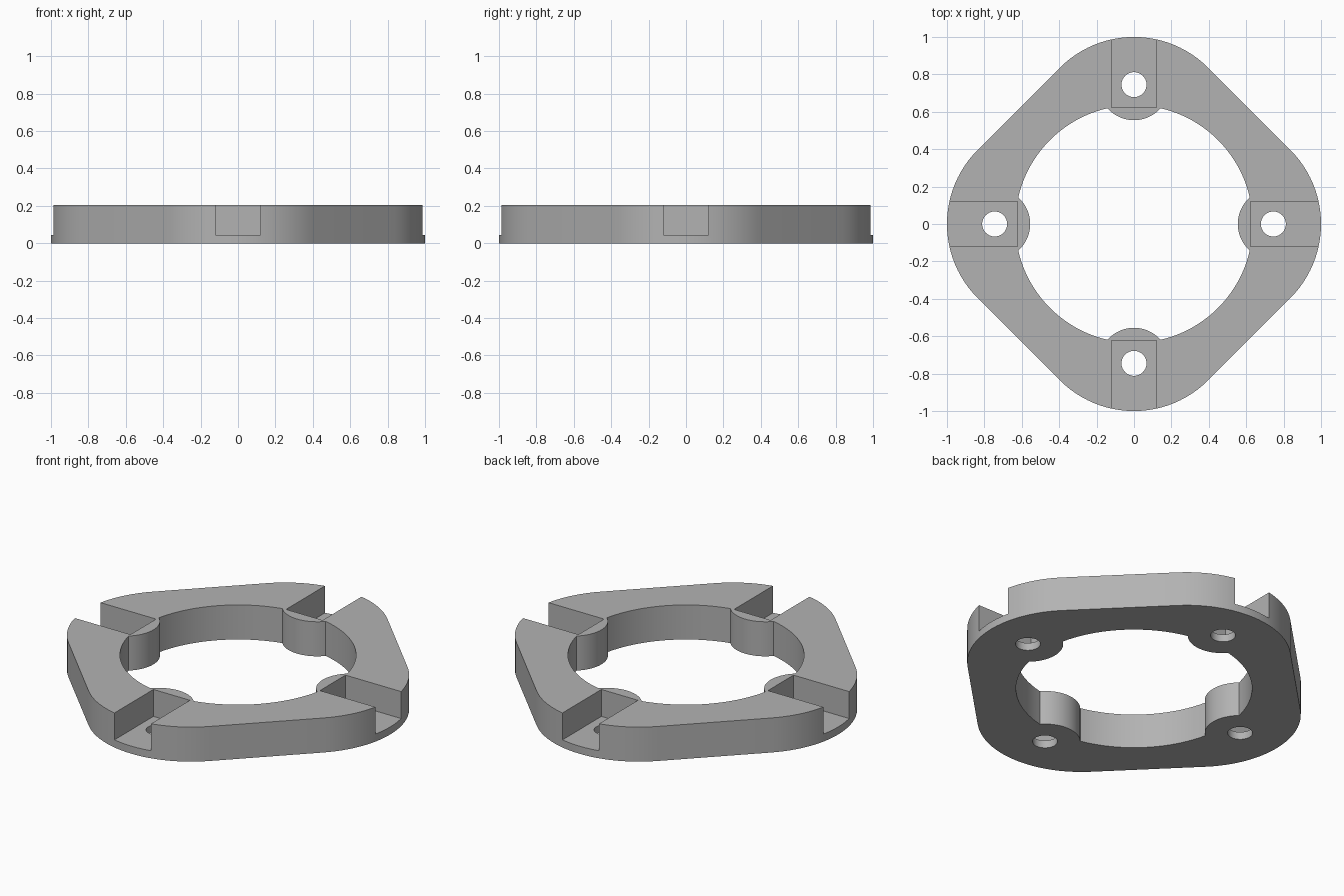
import bpy
import bmesh
from math import acos, atan2, cos, sin, pi, radians
from mathutils import Matrix, Vector

default = bpy.data.objects.get("Cube")
if default:
    bpy.data.objects.remove(default)

HEIGHT = 0.205
FLOOR = 0.045        # slot floor
CORNER = 0.56        # outer corner radius
BORE = 0.635
BOLT = 0.745         # distance of the bolts from the centre
BOSS = 0.19
HOLE = 0.067
SLOT_IN = 0.622
SLOT_HALF = 0.12


def arc(cx, radius, start, end, steps):
    """Points of an arc centred on the x axis."""
    return [Vector((cx + radius * cos(start + (end - start) * i / steps),
                    radius * sin(start + (end - start) * i / steps), 0))
            for i in range(steps + 1)]


def four_turns(points):
    """Repeat points at every quarter turn."""
    return [Matrix.Rotation(k * pi / 2, 3, "Z") @ p for k in range(4) for p in points]


def prism(name, outlines, bottom, top):
    """Extrude closed outlines into one object."""
    bm = bmesh.new()
    for outline in outlines:
        face = bm.faces.new([bm.verts.new((p.x, p.y, bottom)) for p in outline])
        grown = bmesh.ops.extrude_face_region(bm, geom=[face])["geom"]
        raised = [v for v in grown if isinstance(v, bmesh.types.BMVert)]
        bmesh.ops.translate(bm, verts=raised, vec=(0, 0, top - bottom))
    bmesh.ops.recalc_face_normals(bm, faces=bm.faces)
    mesh = bpy.data.meshes.new(name)
    bm.to_mesh(mesh)
    bm.free()
    obj = bpy.data.objects.new(name, mesh)
    bpy.context.collection.objects.link(obj)
    return obj


def quarter_copies(outline):
    return [[Matrix.Rotation(k * pi / 2, 3, "Z") @ p for p in outline] for k in range(4)]


# Rounded diamond plate
plate = prism("flange_plate",
              [four_turns(arc(1 - CORNER, CORNER, -pi / 4, pi / 4, 24))], 0, HEIGHT)

# Bore outline with a rounded boss bulging in at each bolt
meet = acos((BORE ** 2 + BOLT ** 2 - BOSS ** 2) / (2 * BORE * BOLT))
boss_angle = atan2(BORE * sin(meet), BORE * cos(meet) - BOLT)
bore_part = (arc(BOLT, BOSS, 2 * pi - boss_angle, boss_angle, 20)
             + arc(0, BORE, meet, pi / 2 - meet, 24)[1:-1])
bore = prism("bore_cutter", [four_turns(bore_part)], -0.1, HEIGHT + 0.1)

# Open slots and bolt holes
slot_outline = [Vector((x, y, 0)) for x, y in (
    (SLOT_IN, -SLOT_HALF), (1.2, -SLOT_HALF), (1.2, SLOT_HALF), (SLOT_IN, SLOT_HALF))]
slots = prism("slot_cutter", quarter_copies(slot_outline), FLOOR, HEIGHT + 0.1)
hole_outline = arc(BOLT, HOLE, 0, 2 * pi, 32)[:-1]
holes = prism("hole_cutter", quarter_copies(hole_outline), -0.1, HEIGHT + 0.05)

cutters = (bore, slots, holes)
for cutter in cutters:
    cutter.hide_render = True
    mod = plate.modifiers.new(cutter.name, "BOOLEAN")
    mod.operation = "DIFFERENCE"
    mod.solver = "EXACT"
    mod.object = cutter

# Bake the cuts and drop the cutters
bpy.context.view_layer.update()
graph = bpy.context.evaluated_depsgraph_get()
plate_mesh = bpy.data.meshes.new_from_object(plate.evaluated_get(graph))
plate.modifiers.clear()
plate.data = plate_mesh
for cutter in cutters:
    bpy.data.objects.remove(cutter)

# Grey finish
grey = bpy.data.materials.new("plain grey")
grey.use_nodes = True
colour = (0.45, 0.45, 0.45, 1)
grey.diffuse_color = colour
grey.node_tree.nodes["Principled BSDF"].inputs["Base Color"].default_value = colour
plate.data.materials.clear()
plate.data.materials.append(grey)

bpy.ops.object.select_all(action="DESELECT")
plate.select_set(True)
bpy.context.view_layer.objects.active = plate
bpy.ops.object.shade_smooth_by_angle(angle=radians(30))
